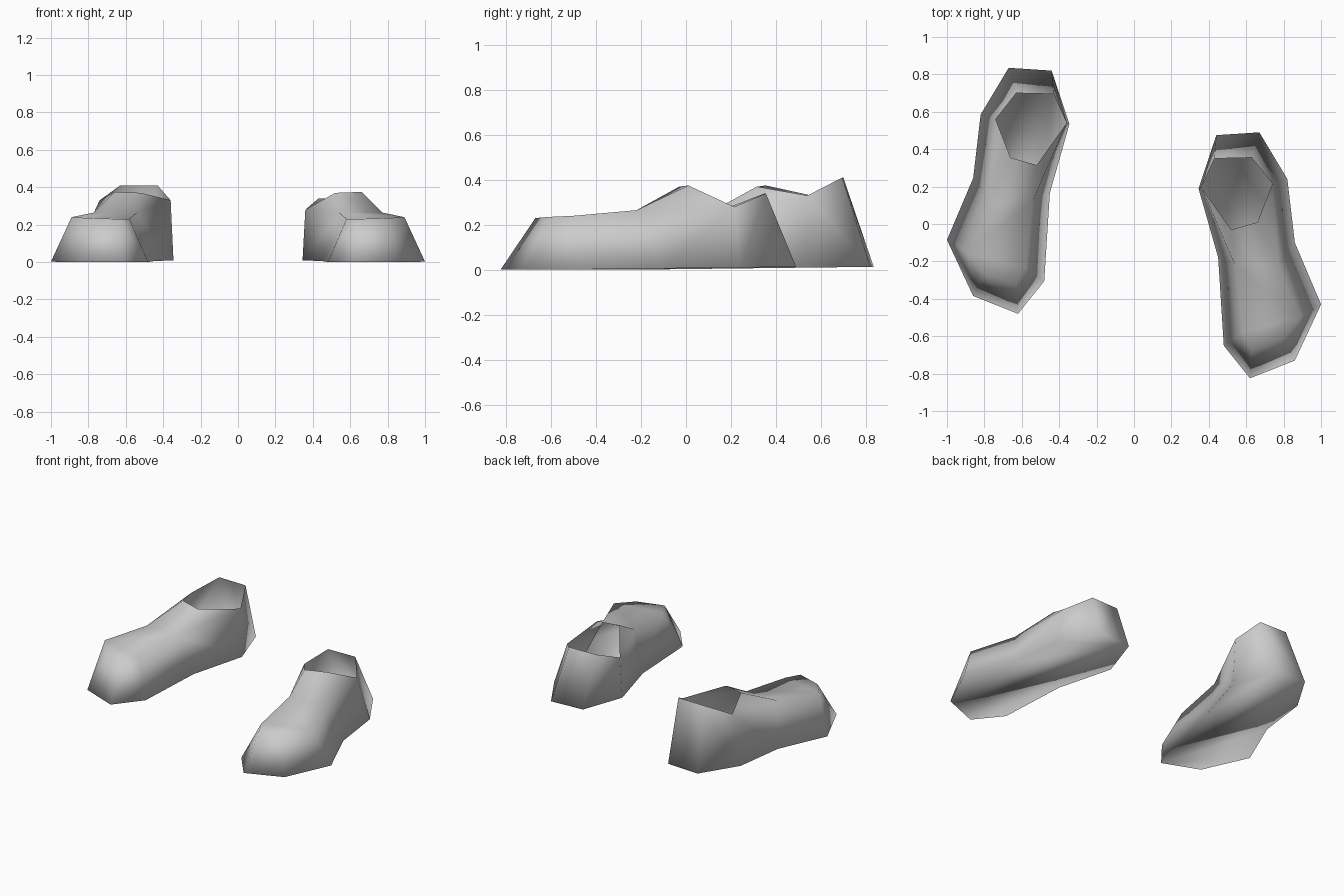
import bpy
import bmesh

cube = bpy.data.objects.get("Cube")
if cube:
    bpy.data.objects.remove(cube, do_unlink=True)

# One plain grey for both shoes
grey = bpy.data.materials.new("grey")
grey.use_nodes = True
colour = (0.6, 0.6, 0.6, 1)
grey.diffuse_color = colour
grey.node_tree.nodes["Principled BSDF"].inputs["Base Color"].default_value = colour

# Sole outline and upper rim, both starting at the toe tip and running round the outer side
SOLE = [(.62, -.825), (.86, -.73), (1, -.43), (.86, -.10), (.82, .24),
        (.67, .49), (.44, .475), (.345, .19), (.45, -.18), (.48, -.65)]
RIM = [(.63, -.67, .23), (.80, -.61, .235), (.89, -.50, .24), (.77, -.22, .265),
       (.74, .215, .28), (.63, .355, .34), (.43, .35, .34), (.36, .195, .28),
       (.54, -.22, .265), (.58, -.58, .23)]
# Front edge of the ankle opening
TONGUE = [(.66, .01, .375), (.52, -.03, .37)]


def make_shoe(name, side, shift, heel_lift, cuff_lift):
    bm = bmesh.new()

    def vert(x, y, z):
        return bm.verts.new((side * x, y + shift, z))

    # The sole rises very slightly towards the heel
    sole = [vert(x, y, max(0, .012 * (y + .6))) for x, y in SOLE]
    rim = []
    for i, (x, y, z) in enumerate(RIM):
        lift = heel_lift if i in (5, 6) else cuff_lift if i in (4, 7) else 0
        rim.append(vert(x, y, z + lift))
    outer, inner = [vert(*p) for p in TONGUE]

    # Flat sole and side walls
    bm.faces.new(sole[::-1])
    count = len(sole)
    for i in range(count):
        j = (i + 1) % count
        bm.faces.new((sole[i], sole[j], rim[j], rim[i]))

    # Toe cap, in bands across the foot
    bm.faces.new((rim[9], rim[0], rim[1], rim[2]))
    bm.faces.new((rim[8], rim[9], rim[2], rim[3]))
    # Instep and the sides of the ankle opening
    bm.faces.new((rim[8], rim[3], outer, inner))
    bm.faces.new((rim[3], rim[4], outer))
    bm.faces.new((rim[7], rim[8], inner))

    bmesh.ops.recalc_face_normals(bm, faces=bm.faces)
    for face in bm.faces:
        face.smooth = True
    mesh = bpy.data.meshes.new(name)
    bm.to_mesh(mesh)
    bm.free()
    mesh.materials.append(grey)
    shoe = bpy.data.objects.new(name, mesh)
    bpy.context.collection.objects.link(shoe)
    return shoe


# The right shoe steps back and has a taller heel
make_shoe("left_shoe", 1, 0, 0, 0)
make_shoe("right_shoe", -1, .345, .07, .05)
